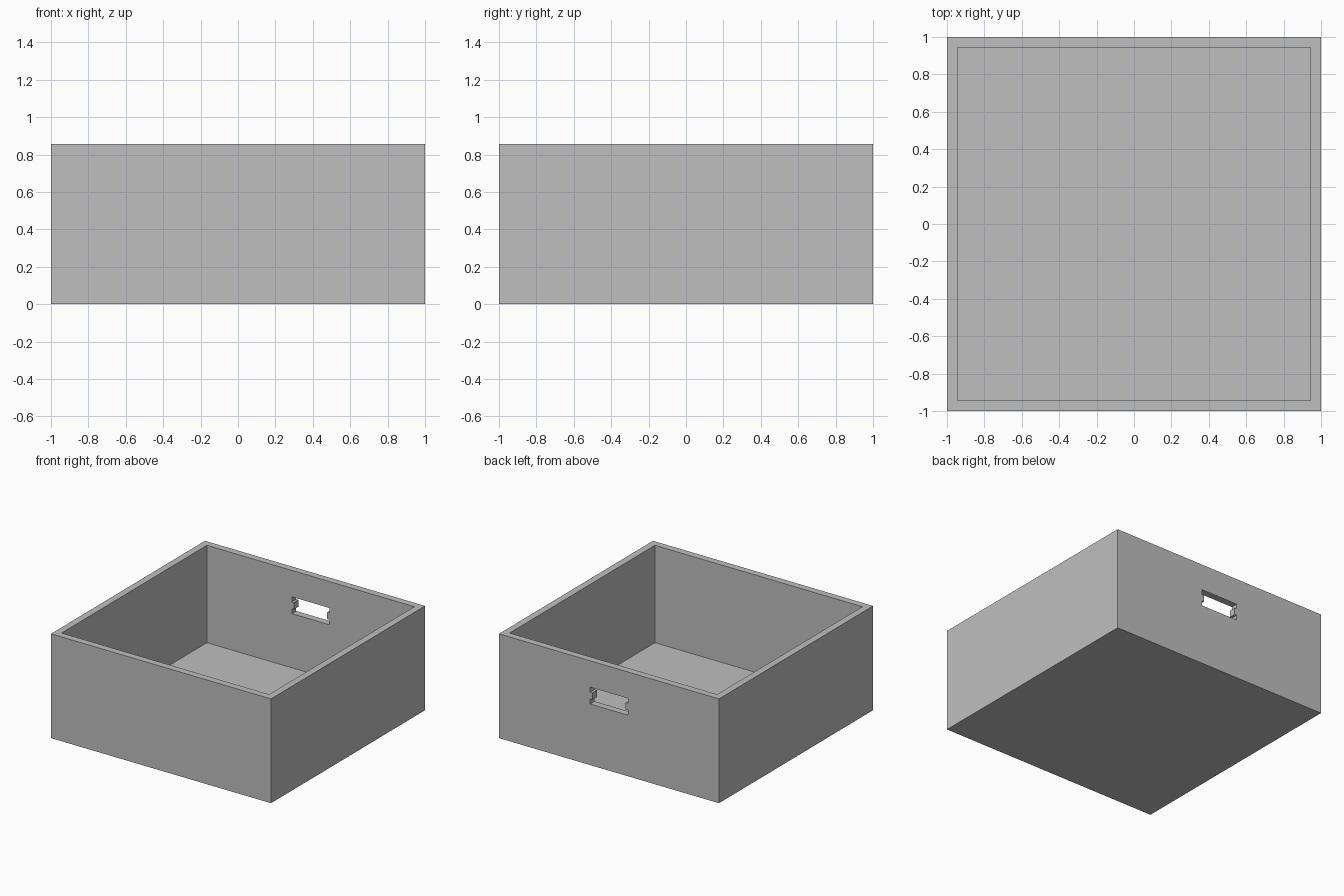
import bpy
import bmesh

# Remove the default cube
default_cube = bpy.data.objects.get("Cube")
if default_cube:
    bpy.data.objects.remove(default_cube, do_unlink=True)

HEIGHT, WALL, HALF = 0.857, 0.057, 1.0
HOLE_Z, HOLE_W, HOLE_H = 0.571, 0.171, 0.069   # slot centre height, half width, half height
TAB_DEPTH, TAB_H = 0.02, 0.028                 # side tab depth, half height

grey = bpy.data.materials.new("plain grey")
grey.use_nodes = True
colour = (0.52, 0.52, 0.52, 1)
grey.diffuse_color = colour
grey.node_tree.nodes["Principled BSDF"].inputs["Base Color"].default_value = colour


def prism(name, outline, direction):
    """Extrude a closed outline along a direction into a solid."""
    bm = bmesh.new()
    base = bm.faces.new([bm.verts.new(p) for p in outline])
    ext = bmesh.ops.extrude_face_region(bm, geom=[base], use_keep_orig=True)
    moved = [g for g in ext["geom"] if isinstance(g, bmesh.types.BMVert)]
    bmesh.ops.translate(bm, verts=moved, vec=direction)
    bmesh.ops.recalc_face_normals(bm, faces=bm.faces[:])
    mesh = bpy.data.meshes.new(name)
    bm.to_mesh(mesh)
    bm.free()
    mesh.materials.append(grey)
    obj = bpy.data.objects.new(name, mesh)
    bpy.context.collection.objects.link(obj)
    return obj


def square(half, z):
    return [(-half, -half, z), (half, -half, z), (half, half, z), (-half, half, z)]


# Solid outer block, hollowed and slotted below
box = prism("open_box", square(HALF, 0), (0, 0, HEIGHT))
cavity = prism("cavity_cutter", square(HALF - WALL, WALL), (0, 0, HEIGHT))

# Slot in the back wall, narrowed by a tab at the middle of each end
narrow = HOLE_W - TAB_DEPTH
right_end = [(HOLE_W, -HOLE_H), (HOLE_W, -TAB_H), (narrow, -TAB_H),
             (narrow, TAB_H), (HOLE_W, TAB_H), (HOLE_W, HOLE_H)]
profile = right_end + [(-x, z) for x, z in reversed(right_end)]
slot = prism("slot_cutter",
             [(x, HALF - 2 * WALL, HOLE_Z + z) for x, z in profile],
             (0, 4 * WALL, 0))

# Cut both out of the block
for cutter in (cavity, slot):
    mod = box.modifiers.new(cutter.name, 'BOOLEAN')
    mod.operation = 'DIFFERENCE'
    mod.solver = 'EXACT'
    mod.object = cutter
    bpy.context.view_layer.objects.active = box
    bpy.ops.object.modifier_apply(modifier=mod.name)
    bpy.data.objects.remove(cutter, do_unlink=True)
